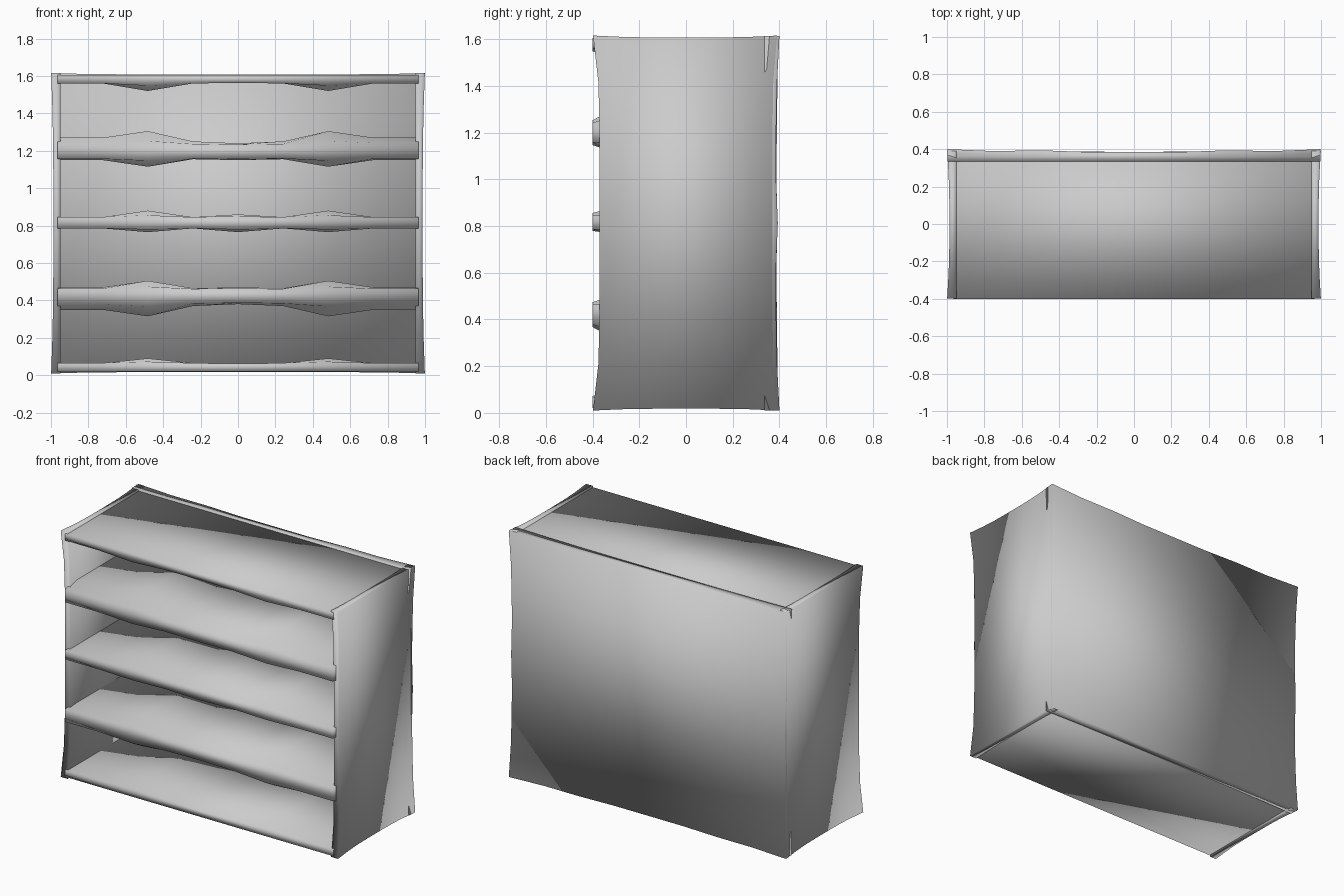
import bpy, bmesh
from mathutils import Vector

cube = bpy.data.objects.get("Cube")
if cube:
    bpy.data.objects.remove(cube, do_unlink=True)

grey = bpy.data.materials.new("warm_grey")
grey.use_nodes = True
colour = (0.6, 0.6, 0.6, 1)
grey.diffuse_color = colour
grey.node_tree.nodes["Principled BSDF"].inputs["Base Color"].default_value = colour


def bump(u, at, width=0.25):
    return max(0, 1 - abs(abs(u) - at) / width)


def panel(name, low, high, warp):
    """Gridded box between two corners; warp gives each point's offset from its -1..1 position."""
    low, high = Vector(low), Vector(high)
    bm = bmesh.new()
    bmesh.ops.create_cube(bm, size=2)
    bmesh.ops.subdivide_edges(bm, edges=bm.edges[:], cuts=7, use_grid_fill=True)
    normals = []
    for v in bm.verts:
        unit = v.co.copy()
        normals.append(unit.normalized())
        for i in range(3):
            v.co[i] = low[i] + (high[i] - low[i]) * (unit[i] + 1) / 2
        v.co += Vector(warp(*unit))
    mesh = bpy.data.meshes.new(name)
    bm.to_mesh(mesh)
    bm.free()
    mesh.materials.append(grey)
    mesh.shade_smooth()
    # Soft normals flow round the corners of each worn board
    mesh.normals_split_custom_set_from_vertices(normals)
    obj = bpy.data.objects.new(name, mesh)
    bpy.context.collection.objects.link(obj)


def board(name, z_low, z_high, top=(0, 0, 0), under=(0, 0, 0), back=0.35):
    """Horizontal board; top and under give swelling at the ends, quarters and centre."""
    def warp(u, v, w):
        ends, quarter, centre = top if w > 0 else under
        swell = ends * min(1, 2 * abs(u)) + quarter * bump(u, 0.5) + centre * bump(u, 0)
        fade = 0.3 if v < -0.9 else 1
        return 0, 0, swell * fade * w
    panel(name, (-0.965, -0.4, z_low), (0.965, back, z_high), warp)


# Top, bottom and three shelves
board("bottom_board", 0.02, 0.065, top=(0, 0.025, -0.01), back=0.37)
board("lower_shelf", 0.39, 0.46, top=(0.01, 0.035, 0.01), under=(0.04, 0.035, 0.01))
board("middle_shelf", 0.785, 0.845, top=(0, 0.035, 0.015), under=(0, 0.02, 0.02))
board("upper_shelf", 1.16, 1.23, top=(0.04, 0.035, 0.01), under=(0.01, 0.035, 0.01))
board("top_board", 1.56, 1.605, under=(0, 0.04, -0.01), back=0.37)

# Side panels flare at the four corners and narrow between the shelves
for side, s in (("left", 1), ("right", -1)):
    def side_warp(u, v, w):
        flare = 0.012 * abs(v) ** 3 * abs(w) ** 3 if u * s > 0 else 0
        front = -0.028 * abs(w) ** 6 if v < -0.9 else 0
        rear = 0.02 * w ** 6 if v > 0.9 else 0
        return s * flare, front + rear, 0.008 * w * v ** 4
    x = sorted((s * 0.95, s * 0.987))
    panel(side + "_side", (x[0], -0.37, 0.018), (x[1], 0.37, 1.607), side_warp)


# Back panel with flared corners and a rippled rim
def back_warp(u, v, w):
    rim = 0.015 * u ** 4 * w ** 4 + 0.008 * bump(u, 0.5) * abs(w) + 0.008 * bump(w, 0) * abs(u)
    return 0.012 * u * abs(w) ** 3, rim if v > 0 else 0, 0.007 * w * abs(u) ** 3


panel("back_panel", (-0.985, 0.335, 0.018), (0.985, 0.385, 1.607), back_warp)
